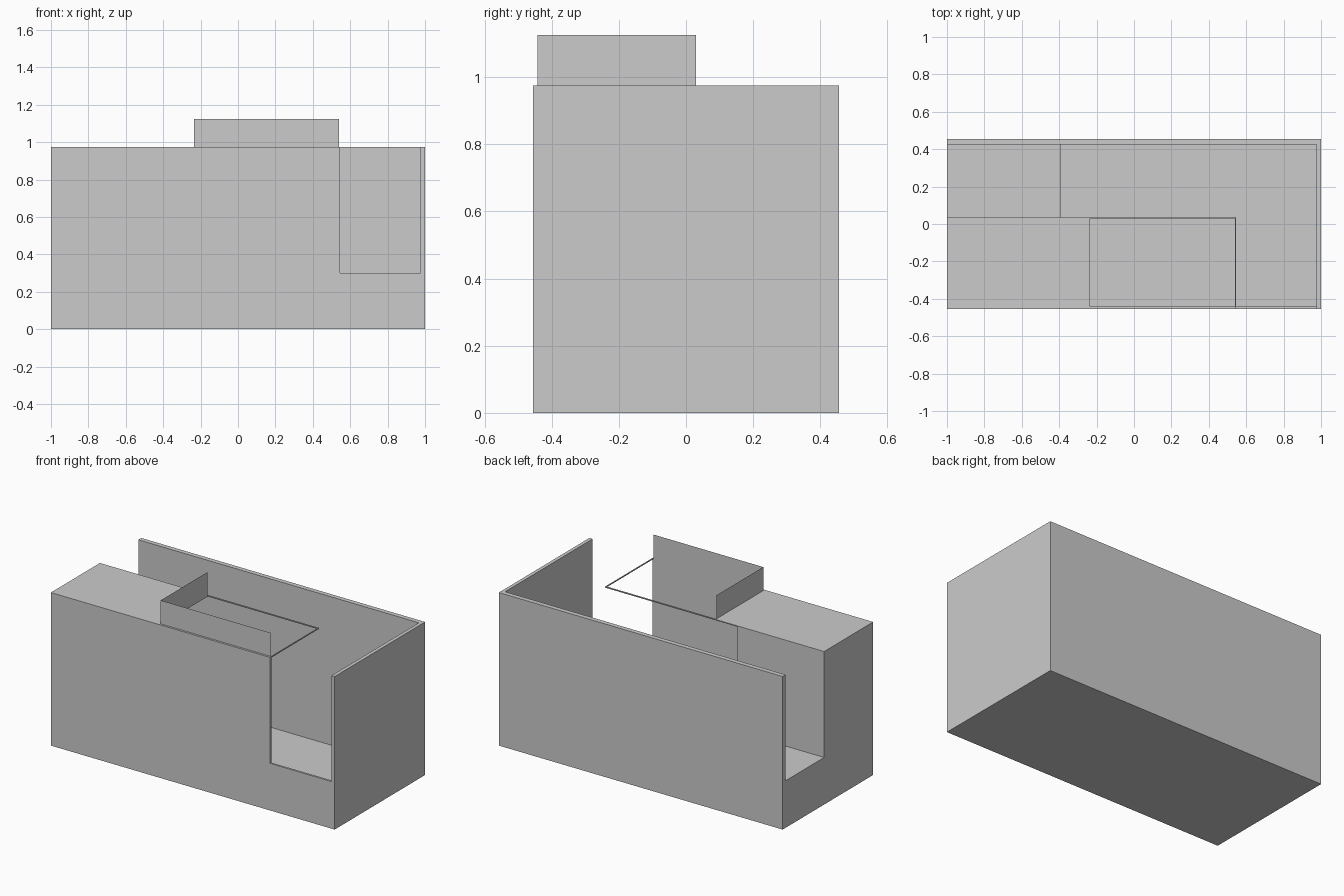
import bpy, bmesh

if "Cube" in bpy.data.objects:
    bpy.data.objects.remove(bpy.data.objects["Cube"])


def mesh_object(name, bm):
    bmesh.ops.recalc_face_normals(bm, faces=bm.faces)
    me = bpy.data.meshes.new(name)
    bm.to_mesh(me)
    bm.free()
    ob = bpy.data.objects.new(name, me)
    bpy.context.collection.objects.link(ob)
    return ob


def box(name, x, y, z):
    bm = bmesh.new()
    bmesh.ops.create_cube(bm, size=1)
    for v in bm.verts:
        v.co = [(a + b) / 2 + c * (b - a) for c, (a, b) in zip(v.co, (x, y, z))]
    return mesh_object(name, bm)


def cut(target, name, x, y, z):
    cutter = box(name, x, y, z)
    cutter.hide_render = True
    cutter.hide_set(True)
    mod = target.modifiers.new(name, 'BOOLEAN')
    mod.operation = 'DIFFERENCE'
    mod.solver = 'EXACT'
    mod.object = cutter


# Outer case
case = box("case", (-1, 1), (-0.455, 0.455), (0, 0.975))

# Raised ledge along the back left, open to the left side
cut(case, "ledge_cutter", (-1.1, -0.3), (0.038, 0.425), (0.3, 1.2))
# Hollow interior under the thin lid
cut(case, "cavity_cutter", (-0.39, 0.977), (-0.442, 0.425), (0.03, 0.969))
# Open top behind and to the right of the lid
cut(case, "back_opening_cutter", (-0.35, 0.977), (0.038, 0.425), (0.9, 1.2))
cut(case, "right_opening_cutter", (0.545, 0.977), (-0.442, 0.1), (0.9, 1.2))
# Rectangular hole in the lid, leaving a narrow rim
cut(case, "lid_hole_cutter", (-0.235, 0.539), (-0.442, 0.03), (0.9, 1.2))
# Front window
cut(case, "front_window_cutter", (0.545, 0.977), (-0.6, -0.4), (0.3, 1.2))

# Thin L-shaped guard standing on the lid
bm = bmesh.new()
plan = [(0.54, -0.442), (-0.235, -0.442), (-0.235, 0.03)]
low = [bm.verts.new((x, y, 0.975)) for x, y in plan]
high = [bm.verts.new((x, y, 1.125)) for x, y in plan]
for i in range(2):
    bm.faces.new((low[i], low[i + 1], high[i + 1], high[i]))
mesh_object("lid_guard", bm)
